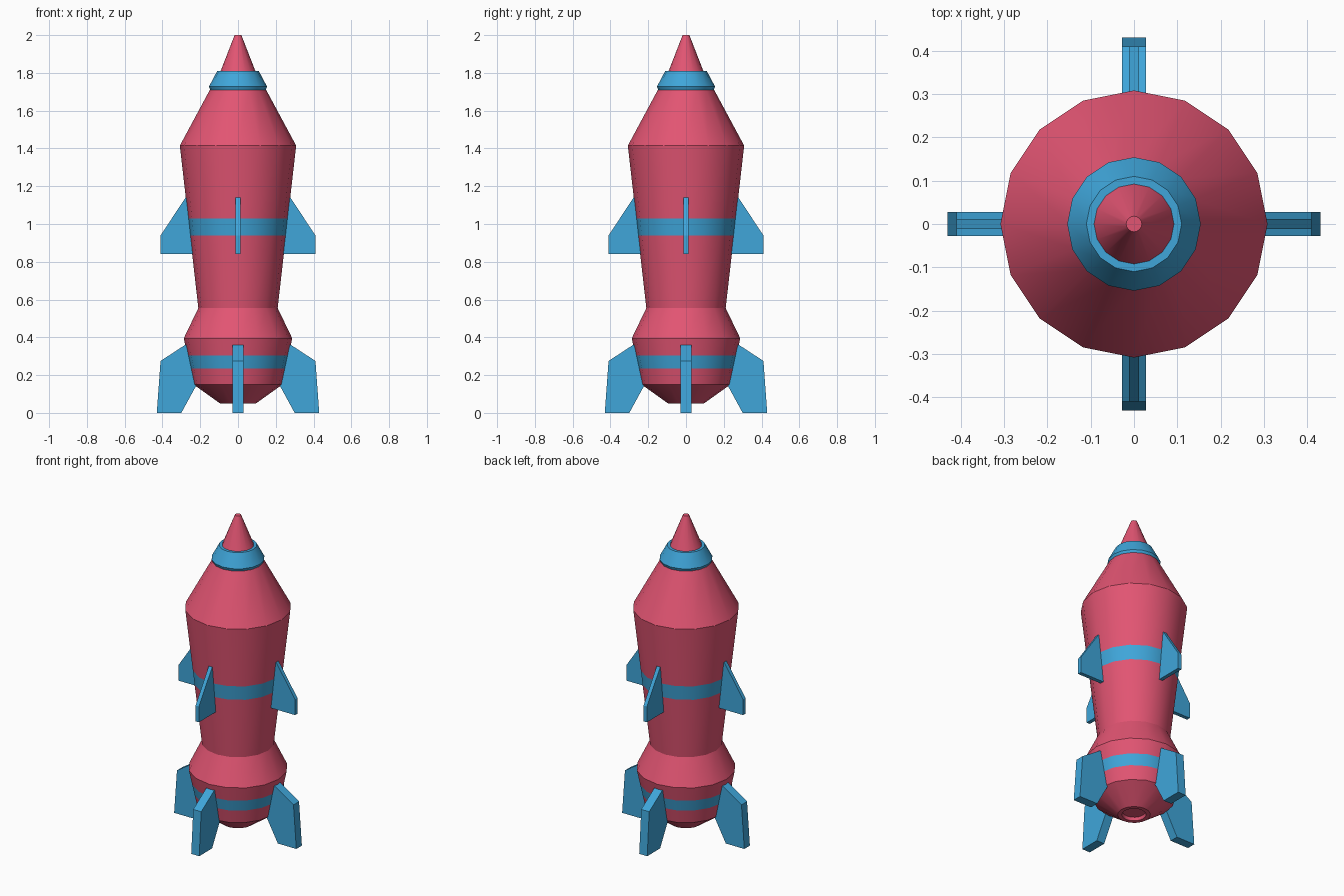
import bpy, bmesh
from math import pi, cos, sin, radians
from mathutils import Matrix

if "Cube" in bpy.data.objects:
    bpy.data.objects.remove(bpy.data.objects["Cube"])

SIDES = 16


def material(name, color):
    m = bpy.data.materials.new(name)
    m.diffuse_color = color
    m.use_nodes = True
    m.node_tree.nodes["Principled BSDF"].inputs["Base Color"].default_value = m.diffuse_color
    return m


RED = material("hull_red", (0.76, 0.09, 0.17, 1))
BLUE = material("trim_blue", (0.05, 0.38, 0.70, 1))


def finish(bm, name, mats):
    bmesh.ops.recalc_face_normals(bm, faces=bm.faces)
    me = bpy.data.meshes.new(name)
    bm.to_mesh(me)
    bm.free()
    for m in mats:
        me.materials.append(m)
    ob = bpy.data.objects.new(name, me)
    bpy.context.collection.objects.link(ob)
    return ob


def lathe(name, profile, mats, bands=()):
    """Revolve (radius, z) points; segments listed in bands use the second material."""
    bm = bmesh.new()
    rings = [[bm.verts.new((r * cos(2 * pi * i / SIDES), r * sin(2 * pi * i / SIDES), z))
              for i in range(SIDES)] for r, z in profile]
    for k, (a, b) in enumerate(zip(rings, rings[1:])):
        for i in range(SIDES):
            j = (i + 1) % SIDES
            f = bm.faces.new((a[i], a[j], b[j], b[i]))
            f.material_index = int(k in bands)
    bm.faces.new(rings[0])
    bm.faces.new(rings[-1])
    ob = finish(bm, name, mats)
    bpy.ops.object.select_all(action='DESELECT')
    ob.select_set(True)
    bpy.context.view_layer.objects.active = ob
    bpy.ops.object.shade_smooth_by_angle(angle=radians(30))
    return ob


def fins(name, outline, half):
    """Four flat plates around the hull, extruded from an (r, z) outline."""
    for k in range(4):
        bm = bmesh.new()
        face = bm.faces.new([bm.verts.new((r, -half, z)) for r, z in outline])
        new = bmesh.ops.extrude_face_region(bm, geom=[face])["geom"]
        bmesh.ops.translate(bm, vec=(0, 2 * half, 0),
                            verts=[g for g in new if isinstance(g, bmesh.types.BMVert)])
        bm.transform(Matrix.Rotation(k * pi / 2, 4, 'Z'))
        finish(bm, f"{name}_{k + 1}", [BLUE])


# Hull with recessed nozzle and two painted bands
lathe("hull", [(0.065, 0.07), (0.07, 0.05), (0.095, 0.05), (0.235, 0.15),
               (0.253, 0.235), (0.268, 0.305), (0.287, 0.395), (0.21, 0.555),
               (0.254, 0.94), (0.264, 1.03), (0.308, 1.415), (0.149, 1.71)],
      [RED, BLUE], bands=(4, 8))

# Nose collar and tip
lathe("nose_collar", [(0.145, 1.705), (0.154, 1.727), (0.11, 1.81), (0.085, 1.81)], [BLUE])
lathe("nose_tip", [(0.094, 1.805), (0.018, 2.0)], [RED])

# Fins
fins("upper_fin", [(0.25, 1.14), (0.277, 1.14), (0.41, 0.94), (0.41, 0.84), (0.22, 0.84)], 0.012)
fins("lower_fin", [(0.25, 0.36), (0.28, 0.36), (0.41, 0.275), (0.43, 0.0),
                   (0.30, 0.0), (0.21, 0.165)], 0.028)
